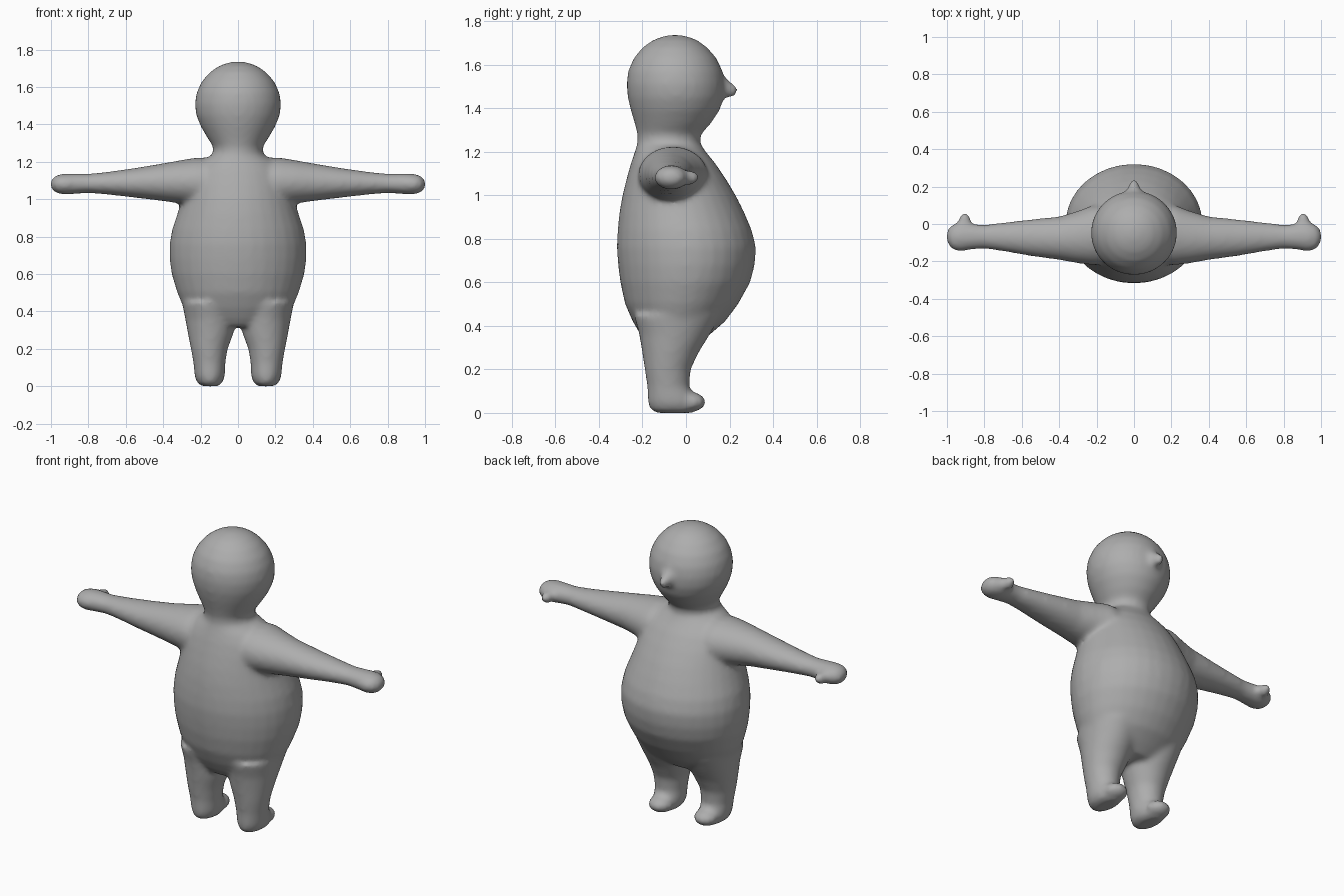
import bpy, bmesh, math
from mathutils import Vector, Matrix

SIDES = 32
bm = bmesh.new()


def loft(rings, axis):
    """Closed shell from rings (position, u_min, u_max, v_min, v_max).
    axis 'z': u = x, v = y.  axis 'x': u = y, v = z."""
    part, rows = bmesh.new(), []
    for p, u0, u1, v0, v1 in rings:
        row = []
        for i in range(SIDES):
            a = 2 * math.pi * i / SIDES
            u = (u0 + u1) / 2 + (u1 - u0) / 2 * math.cos(a)
            v = (v0 + v1) / 2 + (v1 - v0) / 2 * math.sin(a)
            row.append(part.verts.new((u, v, p) if axis == 'z' else (p, u, v)))
        rows.append(row)
    for a, b in zip(rows, rows[1:]):
        for i in range(SIDES):
            j = (i + 1) % SIDES
            part.faces.new((a[i], a[j], b[j], b[i]))
    part.faces.new(rows[0])
    part.faces.new(rows[-1])
    add(part)


def ball(center, radii, tilt=0.0):
    part = bmesh.new()
    m = Matrix.Translation(center) @ Matrix.Rotation(tilt, 4, 'X') @ Matrix.Diagonal((*radii, 1))
    bmesh.ops.create_uvsphere(part, u_segments=24, v_segments=16, radius=1, matrix=m)
    add(part)


def add(part):
    bmesh.ops.recalc_face_normals(part, faces=part.faces)
    temp = bpy.data.meshes.new("part")
    part.to_mesh(temp)
    part.free()
    bm.from_mesh(temp)
    bpy.data.meshes.remove(temp)


def upright(profile):
    return [(z, -x, x, y0, y1) for z, x, y0, y1 in profile]


# torso, neck and head: height, half width, back, belly side
loft(upright([
    (0.32, 0.15, -0.18, 0.06), (0.36, 0.24, -0.21, 0.11), (0.42, 0.29, -0.245, 0.18),
    (0.50, 0.325, -0.28, 0.24), (0.60, 0.355, -0.302, 0.295), (0.68, 0.366, -0.312, 0.316),
    (0.76, 0.366, -0.318, 0.322), (0.84, 0.352, -0.314, 0.302), (0.92, 0.325, -0.306, 0.268),
    (1.00, 0.30, -0.292, 0.228), (1.08, 0.28, -0.272, 0.18), (1.15, 0.25, -0.252, 0.132),
    (1.20, 0.20, -0.235, 0.09), (1.24, 0.135, -0.223, 0.064), (1.28, 0.132, -0.223, 0.07),
    (1.33, 0.165, -0.236, 0.115), (1.39, 0.200, -0.254, 0.155), (1.45, 0.224, -0.268, 0.175),
    (1.51, 0.231, -0.273, 0.178), (1.57, 0.222, -0.266, 0.168), (1.63, 0.194, -0.240, 0.140),
    (1.68, 0.150, -0.198, 0.096), (1.715, 0.098, -0.147, 0.047), (1.735, 0.035, -0.085, -0.015),
]), 'z')

# nose, a soft cone pointing forward with the belly
for y, r, z in ((0.12, 0.085, 1.51), (0.165, 0.045, 1.495), (0.20, 0.03, 1.482)):
    ball((0, y, z), (r, 0.04, r * 1.15))

for s in (-1, 1):
    # leg: height, inner x, outer x, back, front
    leg = [(0.0, 0.11, 0.19, -0.14, 0.03), (0.015, 0.085, 0.217, -0.165, 0.05),
           (0.05, 0.070, 0.232, -0.176, 0.05), (0.12, 0.068, 0.238, -0.178, 0.015),
           (0.20, 0.055, 0.252, -0.19, 0.022), (0.28, 0.025, 0.268, -0.202, 0.06),
           (0.36, 0.01, 0.282, -0.215, 0.11), (0.45, 0.01, 0.30, -0.24, 0.16)]
    loft([(z, *sorted((s * a, s * b)), c, d) for z, a, b, c, d in leg], 'z')
    ball((s * 0.15, 0.02, 0.05), (0.07, 0.072, 0.046))          # toes
    # arm: x, back, front, bottom, top
    arm = [(0.10, -0.22, 0.10, 0.94, 1.22), (0.22, -0.22, 0.10, 0.96, 1.223),
           (0.30, -0.21, 0.07, 0.975, 1.21), (0.40, -0.192, 0.04, 0.99, 1.192),
           (0.55, -0.172, 0.025, 1.008, 1.167), (0.70, -0.146, 0.008, 1.025, 1.146),
           (0.80, -0.132, -0.004, 1.033, 1.136), (0.87, -0.137, 0.002, 1.028, 1.138),
           (0.93, -0.147, 0.012, 1.024, 1.137), (0.97, -0.138, -0.002, 1.032, 1.13),
           (0.99, -0.115, -0.02, 1.045, 1.115), (1.003, -0.09, -0.045, 1.065, 1.095)]
    loft([(s * x, a, b, c, d) for x, a, b, c, d in arm], 'x')
    ball((s * 0.905, 0.015, 1.08), (0.034, 0.046, 0.034))       # thumb

mesh = bpy.data.meshes.new("body")
bm.to_mesh(mesh)
bm.free()
body = bpy.data.objects.new("body", mesh)
bpy.context.collection.objects.link(body)

clay = bpy.data.materials.new("clay grey")
clay.diffuse_color = (0.42, 0.42, 0.42, 1)
mesh.materials.append(clay)

# fuse the parts into one soft skin
fuse = body.modifiers.new("fuse", 'REMESH')
fuse.mode = 'VOXEL'
fuse.voxel_size = 0.014
fuse.use_smooth_shade = True
soften = body.modifiers.new("soften", 'SMOOTH')
soften.factor = 0.5
soften.iterations = 10
